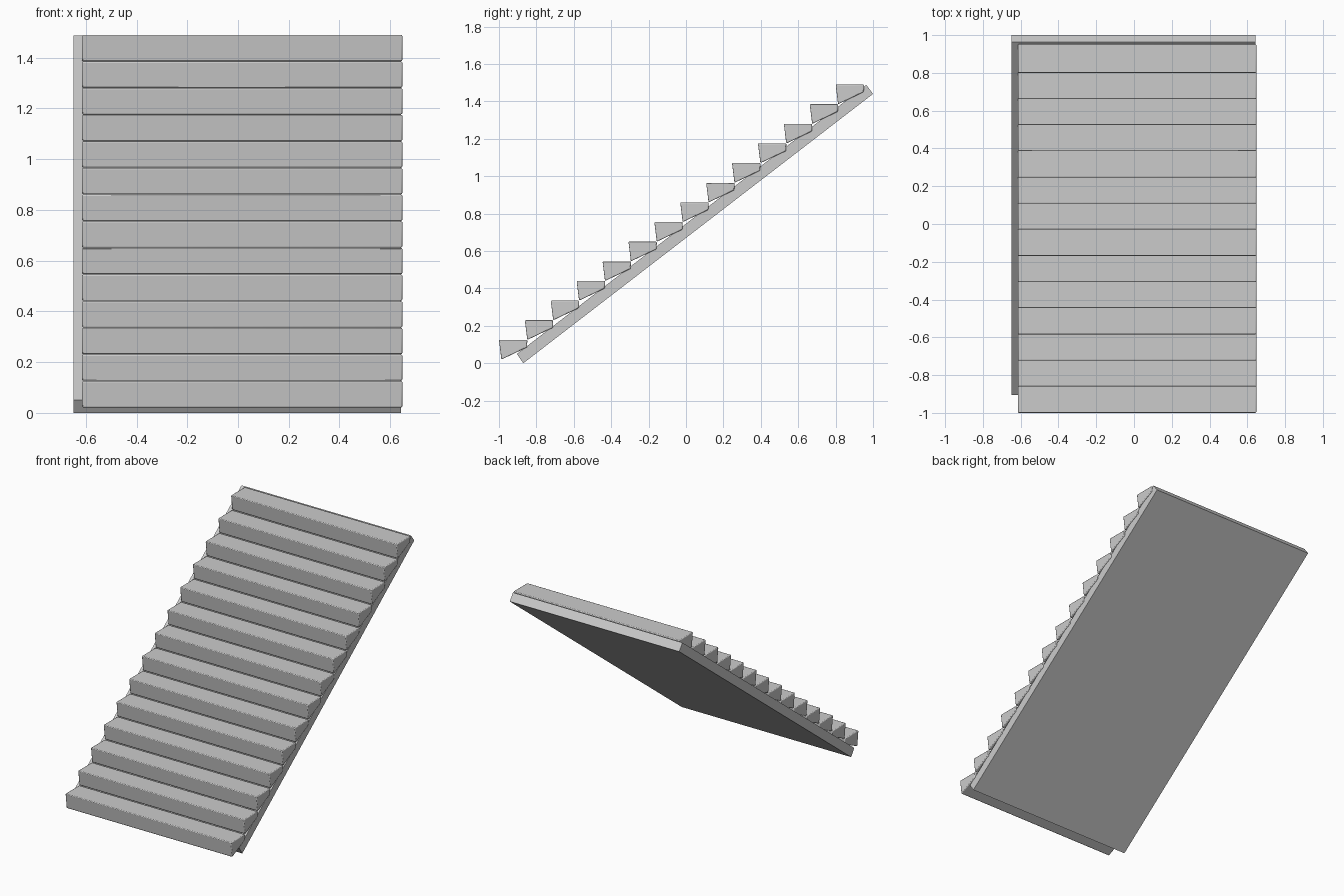
import bpy
import bmesh
import math

cube = bpy.data.objects.get("Cube")
if cube:
    bpy.data.objects.remove(cube, do_unlink=True)

# Plain grey for the whole staircase
grey = bpy.data.materials.new("plain grey")
grey.use_nodes = True
colour = (0.6, 0.6, 0.6, 1)
grey.diffuse_color = colour
grey.node_tree.nodes["Principled BSDF"].inputs["Base Color"].default_value = colour


def extrude_profile(name, profile, left, right):
    """Solid made from a (y, z) outline swept along x."""
    bm = bmesh.new()
    face = bm.faces.new([bm.verts.new((left, y, z)) for y, z in profile])
    swept = bmesh.ops.extrude_face_region(bm, geom=[face])["geom"]
    verts = [v for v in swept if isinstance(v, bmesh.types.BMVert)]
    bmesh.ops.translate(bm, verts=verts, vec=(right - left, 0, 0))
    bmesh.ops.recalc_face_normals(bm, faces=bm.faces)
    mesh = bpy.data.meshes.new(name)
    bm.to_mesh(mesh)
    bm.free()
    mesh.materials.append(grey)
    obj = bpy.data.objects.new(name, mesh)
    bpy.context.collection.objects.link(obj)
    return obj


# Sloping slab under the steps
extrude_profile("sloping_slab",
                [(-0.87, 0), (1, 1.44), (0.964, 1.488), (-0.904, 0.05)],
                -0.648, 0.642)

# Steps with raked risers, undersides sinking into the slab
STEPS = 14
RUN, RISE = 1.8 / 13, 0.105
STEP = [(0, 0), (0.013, -0.105), (0.15, -0.04), (0.152, 0)]
for i in range(STEPS):
    y0, z0 = -1 + i * RUN, 0.125 + i * RISE
    step = extrude_profile(f"step_{i + 1}",
                           [(y0 + y, z0 + z) for y, z in STEP],
                           -0.615, 0.648)
    bevel = step.modifiers.new("soft edges", 'BEVEL')
    bevel.width = 0.005
    bevel.segments = 2
    bevel.harden_normals = False
    bpy.ops.object.select_all(action='DESELECT')
    step.select_set(True)
    bpy.context.view_layer.objects.active = step
    bpy.ops.object.shade_smooth_by_angle(angle=math.radians(60))
